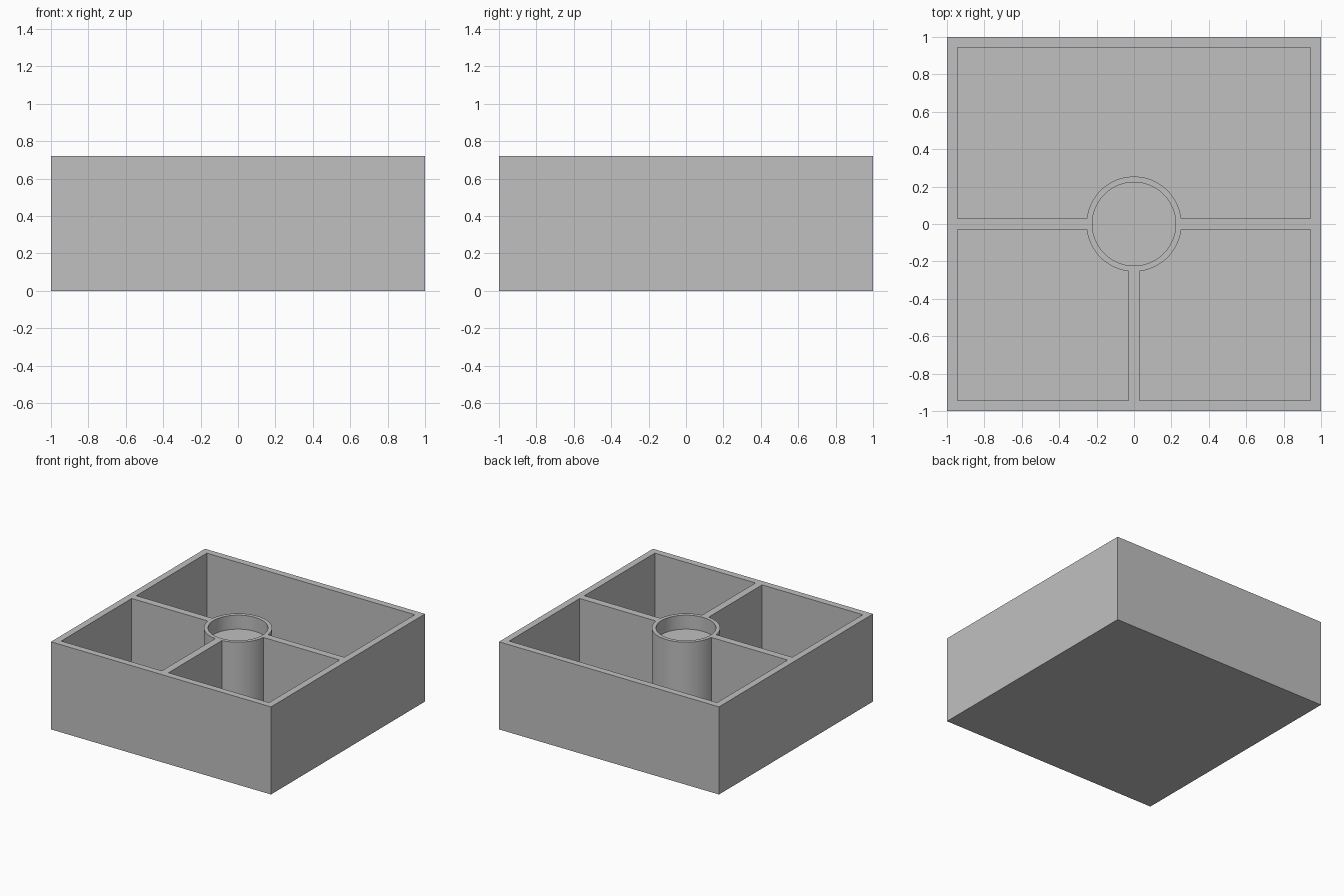
import bpy, bmesh
from math import asin, cos, sin, pi, radians

cube = bpy.data.objects.get("Cube")
if cube:
    bpy.data.objects.remove(cube, do_unlink=True)

HEIGHT = 0.72
FLOOR = 0.055
INNER = 0.945        # inner face of the outer wall
RIB = 0.03           # half thickness of the dividers
POST_R = 0.254
CUP_R = 0.223
CUP_FLOOR = 0.605

grey = bpy.data.materials.new("silver_grey")
grey.use_nodes = True
colour = (0.527, 0.527, 0.527, 1)
grey.diffuse_color = colour
grey.node_tree.nodes["Principled BSDF"].inputs["Base Color"].default_value = colour


def prism(name, outline, z0, z1):
    """Extrude a counter-clockwise outline from z0 to z1."""
    bm = bmesh.new()
    face = bm.faces.new([bm.verts.new((x, y, z0)) for x, y in outline])
    top = bmesh.ops.extrude_face_region(bm, geom=[face])["geom"]
    verts = [v for v in top if isinstance(v, bmesh.types.BMVert)]
    bmesh.ops.translate(bm, verts=verts, vec=(0, 0, z1 - z0))
    bmesh.ops.recalc_face_normals(bm, faces=bm.faces)
    mesh = bpy.data.meshes.new(name)
    bm.to_mesh(mesh)
    bm.free()
    mesh.materials.append(grey)
    obj = bpy.data.objects.new(name, mesh)
    bpy.context.collection.objects.link(obj)
    return obj


def arc(radius, start, end, steps):
    angles = [start + (end - start) * i / steps for i in range(steps + 1)]
    return [(radius * cos(a), radius * sin(a)) for a in angles]


# Solid block that the compartments are cut from
tray = prism("divided_tray", [(-1, -1), (1, -1), (1, 1), (-1, 1)], 0, HEIGHT)

# Compartment outlines wrap around the central post
gap = asin(RIB / POST_R)
back = [(INNER, RIB), (INNER, INNER), (-INNER, INNER), (-INNER, RIB)]
back += arc(POST_R, pi - gap, gap, 40)
front_left = [(RIB, -INNER), (INNER, -INNER), (INNER, -RIB)]
front_left += arc(POST_R, -gap, gap - pi / 2, 20)
front_right = [(-x, y) for x, y in reversed(front_left)]
cup = arc(CUP_R, 0, 2 * pi, 80)[:-1]

cutters = [
    ("back_pocket", back, FLOOR),
    ("front_left_pocket", front_left, FLOOR),
    ("front_right_pocket", front_right, FLOOR),
    ("cup_recess", cup, CUP_FLOOR),
]

# Cut each compartment and the shallow cup on the post
bpy.context.view_layer.objects.active = tray
for name, outline, bottom in cutters:
    cutter = prism(name, outline, bottom, HEIGHT + 0.1)
    cutter.hide_render = True
    mod = tray.modifiers.new(name, "BOOLEAN")
    mod.operation = "DIFFERENCE"
    mod.solver = "EXACT"
    mod.object = cutter
    bpy.ops.object.modifier_apply(modifier=mod.name)
    bpy.data.objects.remove(cutter, do_unlink=True)

# Smooth the round post, keep box edges sharp
bpy.ops.object.select_all(action="DESELECT")
tray.select_set(True)
bpy.ops.object.shade_smooth_by_angle(angle=radians(30))
